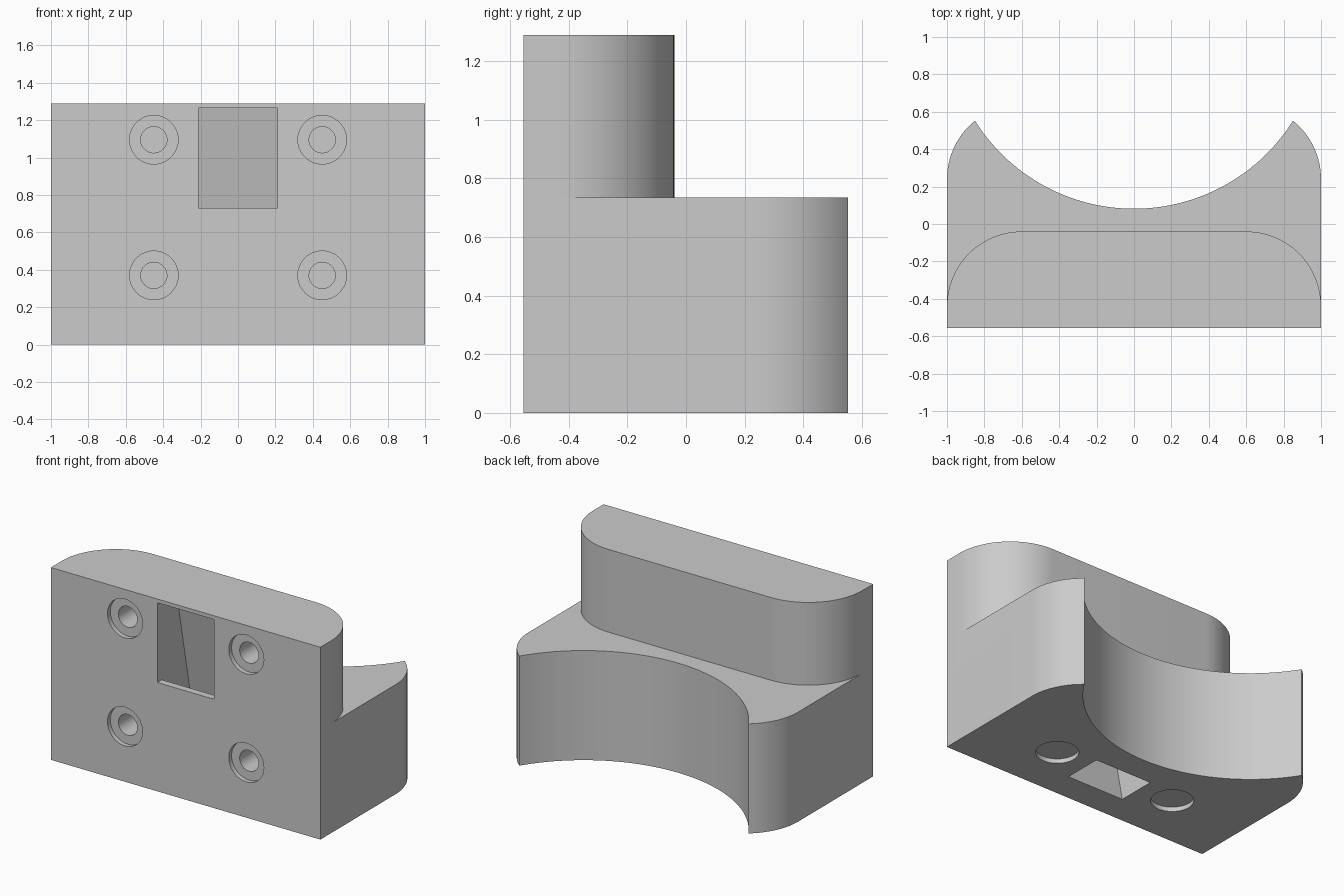
import bpy, bmesh
from math import sin, cos, pi, atan2
from mathutils import Vector

if "Cube" in bpy.data.objects:
    bpy.data.objects.remove(bpy.data.objects["Cube"], do_unlink=True)

grey = bpy.data.materials.new("plain grey")
grey.use_nodes = True
colour = (0.6, 0.6, 0.6, 1)
grey.diffuse_color = colour
grey.node_tree.nodes["Principled BSDF"].inputs["Base Color"].default_value = colour

FRONT, TOP, LEDGE, FILLET = -0.555, 1.29, 0.735, 0.4


def arc(cx, cy, r, a0, a1, n=24):
    return [(cx + r * cos(a0 + (a1 - a0) * i / n),
             cy + r * sin(a0 + (a1 - a0) * i / n)) for i in range(n + 1)]


def prism(name, base, offset):
    """Extrude a closed 3D outline along an offset."""
    bm = bmesh.new()
    face = bm.faces.new([bm.verts.new(p) for p in base])
    out = bmesh.ops.extrude_face_region(bm, geom=[face])
    moved = [v for v in out["geom"] if isinstance(v, bmesh.types.BMVert)]
    bmesh.ops.translate(bm, verts=moved, vec=Vector(offset))
    bmesh.ops.recalc_face_normals(bm, faces=bm.faces)
    mesh = bpy.data.meshes.new(name)
    bm.to_mesh(mesh)
    bm.free()
    mesh.materials.append(grey)
    obj = bpy.data.objects.new(name, mesh)
    bpy.context.collection.objects.link(obj)
    return obj


def cut(body, cutter):
    """Subtract a cutter from the body and discard it."""
    mod = body.modifiers.new("cut", "BOOLEAN")
    mod.operation = "DIFFERENCE"
    mod.solver = "EXACT"
    mod.object = cutter
    bpy.context.view_layer.objects.active = body
    bpy.ops.object.modifier_apply(modifier=mod.name)
    bpy.data.objects.remove(cutter, do_unlink=True)


# Block outline: flat front, rounded rear corners, concave saddle at the back
corner = arc(0.6, 0.24, FILLET, 0, atan2(0.312, 0.25), 16)
tip_x, tip_y = corner[-1]
saddle_y = 1.085
swing = atan2(tip_y - saddle_y, tip_x)
saddle = arc(0, saddle_y, Vector((tip_x, tip_y - saddle_y)).length,
             swing, -pi - swing, 64)[1:-1]
outline = ([(-1, FRONT), (1, FRONT)] + corner + saddle
           + [(-x, y) for x, y in reversed(corner)])
body = prism("mount_block", [(x, y, 0) for x, y in outline], (0, 0, TOP))

# Ledge behind the upper slab with its rounded rear corners
round_back = (arc(0.6, -0.44, FILLET, 0, pi / 2)
              + arc(-0.6, -0.44, FILLET, pi / 2, pi))
ledge = [(1.2, -0.44)] + round_back + [(-1.2, -0.44), (-1.2, 0.8), (1.2, 0.8)]
cut(body, prism("ledge_cutter", [(x, y, LEDGE) for x, y in ledge], (0, 0, 1)))

# Sloping channel from the underside to the front window
slope, half = 0.2, 0.21
ceiling = 1.265
channel = [(-0.1 + slope * 0.1, -0.1), (-0.1 - slope * ceiling, ceiling),
           (FRONT - 0.1, ceiling), (FRONT - 0.1, LEDGE - 0.005),
           (-0.36 - slope * LEDGE, LEDGE - 0.005), (-0.36 + slope * 0.1, -0.1)]
cut(body, prism("channel_cutter", [(-half, y, z) for y, z in channel],
                (2 * half, 0, 0)))

# Stepped screw holes in the front and shallow round pockets underneath
for x in (-0.45, 0.45):
    for z in (0.37, 1.095):
        for radius, depth in ((0.13, 0.03), (0.07, 0.4)):
            ring = [(a, FRONT - 0.1, b) for a, b in arc(x, z, radius, 0, 2 * pi, 48)[:-1]]
            cut(body, prism("hole_cutter", ring, (0, depth + 0.1, 0)))
    ring = [(a, b, -0.1) for a, b in arc(x, -0.18, 0.13, 0, 2 * pi, 48)[:-1]]
    cut(body, prism("pocket_cutter", ring, (0, 0, 0.13)))

# Smooth the curved walls, keep the edges crisp
bpy.ops.object.select_all(action="DESELECT")
body.select_set(True)
bpy.context.view_layer.objects.active = body
bpy.ops.object.shade_smooth_by_angle(angle=pi / 6)
